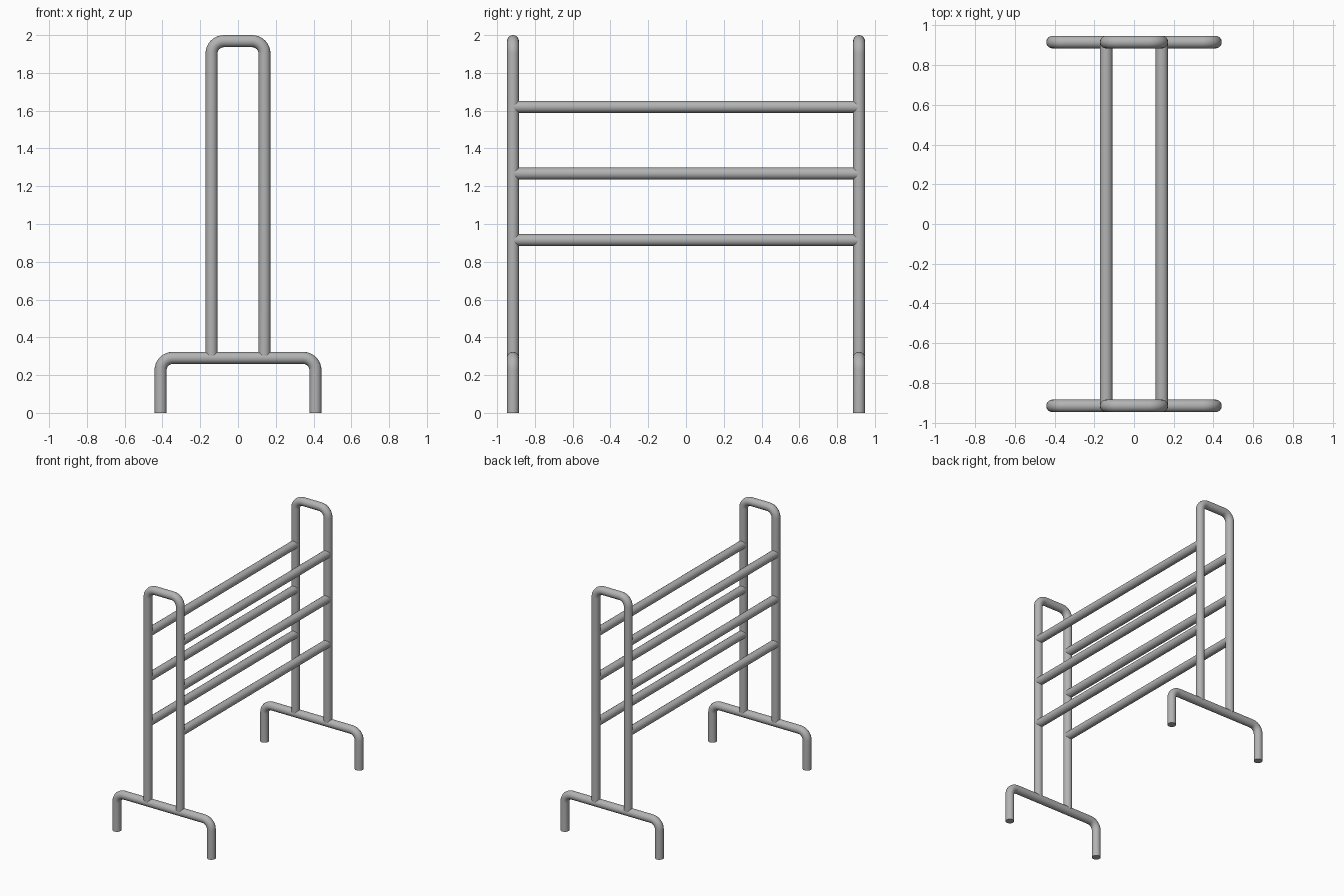
import bpy, math
from mathutils import Vector

if "Cube" in bpy.data.objects:
    bpy.data.objects.remove(bpy.data.objects["Cube"])

R = 0.032        # tube radius
BEND = 0.065     # centre-line bend radius
END_Y = 0.916    # y of the two end frames
POST_X = 0.14    # x of uprights and rails

steel = bpy.data.materials.new("grey_steel")
steel.diffuse_color = (0.45, 0.45, 0.45, 1)
steel.use_nodes = True
steel.node_tree.nodes["Principled BSDF"].inputs["Base Color"].default_value = steel.diffuse_color


def rounded(points):
    """Replace each inner corner (90 degrees) of a path with an arc."""
    pts = [Vector(p) for p in points]
    out = [pts[0]]
    for a, c, b in zip(pts, pts[1:], pts[2:]):
        u, v = (a - c).normalized(), (b - c).normalized()
        centre = c + (u + v) * BEND
        for i in range(9):
            t = math.pi / 2 * i / 8
            out.append(centre - v * BEND * math.cos(t) - u * BEND * math.sin(t))
    return out + [pts[-1]]


def tube(name, points):
    """Sweep a round tube along a path and turn it into a mesh."""
    path = rounded(points)
    cu = bpy.data.curves.new(name, 'CURVE')
    cu.dimensions = '3D'
    cu.bevel_depth = R
    cu.bevel_resolution = 6
    cu.use_fill_caps = True
    sp = cu.splines.new('POLY')
    sp.points.add(len(path) - 1)
    for q, p in zip(sp.points, path):
        q.co = (*p, 1)
    ob = bpy.data.objects.new(name, cu)
    bpy.context.collection.objects.link(ob)
    bpy.ops.object.select_all(action='DESELECT')
    ob.select_set(True)
    bpy.context.view_layer.objects.active = ob
    bpy.ops.object.convert(target='MESH')
    ob = bpy.context.object
    ob.data.materials.clear()
    ob.data.materials.append(steel)
    bpy.ops.object.shade_smooth_by_angle(angle=math.radians(40))


# end frames: bent foot and tall upright hoop
for side, y in (("front", -END_Y), ("back", END_Y)):
    tube(side + "_foot", [(-0.41, y, 0), (-0.41, y, 0.291),
                          (0.41, y, 0.291), (0.41, y, 0)])
    tube(side + "_upright_hoop", [(-POST_X, y, 0.3), (-POST_X, y, 2 - R),
                                  (POST_X, y, 2 - R), (POST_X, y, 0.3)])

# horizontal rails on both sides
for side, x in (("left", -POST_X), ("right", POST_X)):
    for level, z in (("lower", 0.915), ("middle", 1.267), ("upper", 1.62)):
        tube(f"{side}_{level}_rail", [(x, -0.91, z), (x, 0.91, z)])
